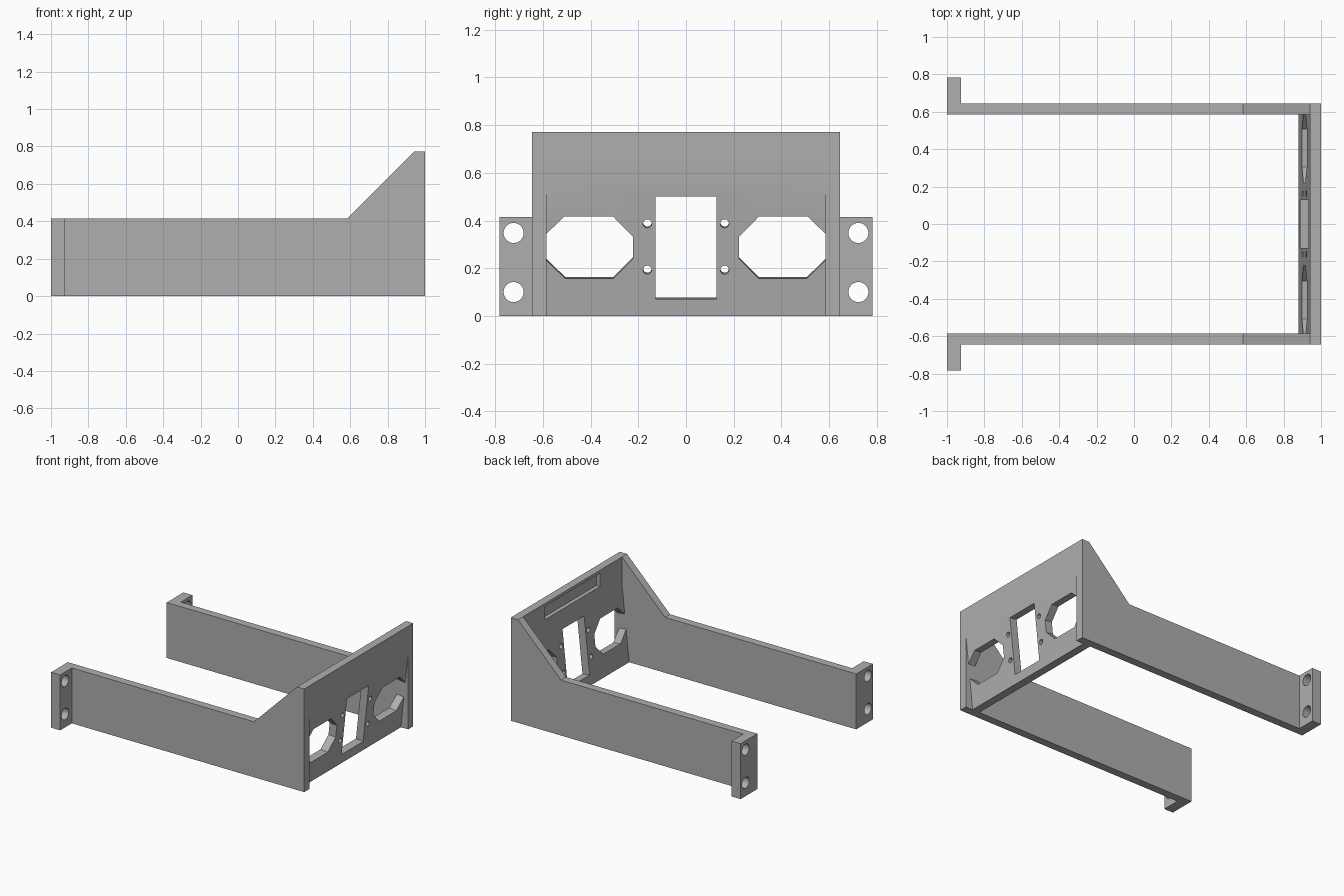
import bpy
import bmesh
from math import cos, sin, pi
from mathutils import Vector

default = bpy.data.objects.get("Cube")
if default:
    bpy.data.objects.remove(default, do_unlink=True)

grey = bpy.data.materials.new("plain_grey")
grey.use_nodes = True
COLOUR = (0.43, 0.43, 0.43, 1)
grey.diffuse_color = COLOUR
grey.node_tree.nodes["Principled BSDF"].inputs["Base Color"].default_value = COLOUR

INNER, OUTER, TAB = 0.585, 0.645, 0.782   # arm faces and tab tip, in y
TOP, ARM_TOP = 0.772, 0.415               # panel and arm heights
WALL = 0.06
BEND = 0.57                               # height where the panel starts to lean in


def prism(name, points, sweep):
    """Solid made by sweeping a closed outline along a vector."""
    bm = bmesh.new()
    face = bm.faces.new([bm.verts.new(p) for p in points])
    moved = bmesh.ops.extrude_face_region(bm, geom=[face])["geom"]
    verts = [v for v in moved if isinstance(v, bmesh.types.BMVert)]
    bmesh.ops.translate(bm, verts=verts, vec=sweep)
    bmesh.ops.recalc_face_normals(bm, faces=bm.faces)
    mesh = bpy.data.meshes.new(name)
    bm.to_mesh(mesh)
    bm.free()
    mesh.materials.append(grey)
    obj = bpy.data.objects.new(name, mesh)
    bpy.context.collection.objects.link(obj)
    return obj


def box(name, x, y, z):
    outline = [(x[0], y[0], z[0]), (x[1], y[0], z[0]), (x[1], y[1], z[0]), (x[0], y[1], z[0])]
    return prism(name, outline, (0, 0, z[1] - z[0]))


def combine(target, others, operation):
    """Apply a boolean with each helper and remove the helpers."""
    for other in others:
        other.hide_render = True
        mod = target.modifiers.new("combine", 'BOOLEAN')
        mod.operation, mod.object, mod.solver = operation, other, 'EXACT'
    graph = bpy.context.evaluated_depsgraph_get()
    mesh = bpy.data.meshes.new_from_object(target.evaluated_get(graph))
    target.modifiers.clear()
    target.data = mesh
    for other in others:
        bpy.data.objects.remove(other, do_unlink=True)


def circle(y, z, r, count=32):
    return [(y + r * cos(2 * pi * i / count), z + r * sin(2 * pi * i / count)) for i in range(count)]


def panel_cutter(name, outline):
    """Cutter square to the leaning panel; the outline lies on its outer face."""
    lean = WALL / BEND
    normal = Vector((1, 0, -lean))
    points = [Vector((1 - WALL + lean * z, y, z)) + normal * 0.03 for y, z in outline]
    return prism(name, points, normal * -0.13)


# End panel: upright top strip with a lower part leaning inward
side = [(1, TOP), (1, BEND), (1 - WALL, 0), (1 - 2 * WALL, 0), (1 - WALL, BEND), (1 - WALL, TOP)]
panel = prism("end_panel", [(x, -INNER, z) for x, z in side], (0, 2 * INNER, 0))

# Panel openings: centre window, two octagons, four screw holes, inner recess
window = [(-0.128, 0.07), (0.128, 0.07), (0.128, 0.5), (-0.128, 0.5)]
cutters = [panel_cutter("window_cutter", window)]
octagon = [(0.223, 0.24), (0.305, 0.157), (0.507, 0.157), (0.595, 0.243),
           (0.595, 0.335), (0.511, 0.416), (0.305, 0.416), (0.223, 0.332)]
for s in (-1, 1):
    cutters.append(panel_cutter("octagon_cutter", [(s * y, z) for y, z in octagon]))
    for z in (0.193, 0.387):
        cutters.append(panel_cutter("screw_cutter", circle(s * 0.162, z, 0.018)))
cutters.append(box("recess_cutter", (0.9, 0.97), (-0.325, 0.325), (0.65, 0.75)))
combine(panel, cutters, 'DIFFERENCE')

# Side arms with a sloped gusset, and drilled mounting tabs at their far ends
arm_side = [(-1, 0), (1, 0), (1, TOP), (1 - WALL, TOP), (0.583, ARM_TOP), (-1, ARM_TOP)]
parts = []
for s, label in ((-1, "right"), (1, "left")):
    parts.append(prism(label + "_arm", [(x, s * INNER, z) for x, z in arm_side],
                       (0, s * (OUTER - INNER), 0)))
    tab = box(label + "_tab", (-1, -0.925), sorted((s * INNER, s * TAB)), (0, ARM_TOP))
    drills = [prism("drill", [(-1.1, y, z) for y, z in circle(s * 0.723, h, 0.042)], (0.3, 0, 0))
              for h in (0.1, 0.348)]
    combine(tab, drills, 'DIFFERENCE')
    parts.append(tab)

# Fuse everything into one bracket
combine(panel, parts, 'UNION')
panel.name = "mounting_bracket"
bpy.context.view_layer.objects.active = panel
panel.select_set(True)
bpy.ops.object.shade_smooth_by_angle()
